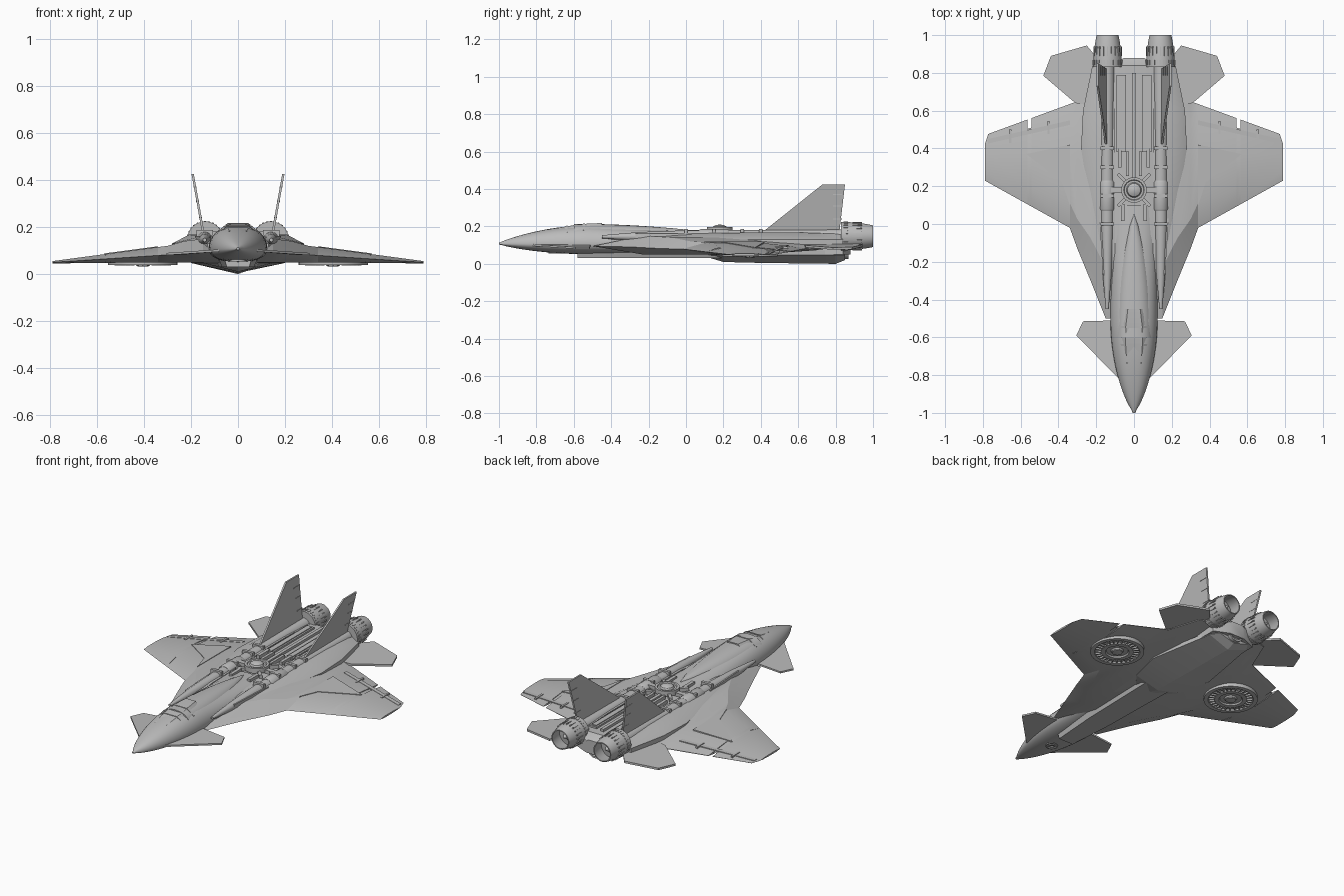
import bpy, bmesh, math
from mathutils import Matrix, Vector

old = bpy.data.objects.get("Cube")
if old:
    bpy.data.objects.remove(old, do_unlink=True)

shade = (.5, .5, .5, 1)
grey = bpy.data.materials.new("hull grey")
grey.use_nodes = True
grey.diffuse_color = shade
grey.node_tree.nodes["Principled BSDF"].inputs["Base Color"].default_value = shade


def finish(name, bm, mirror=False, angle=30):
    """Turn a bmesh into a shaded object, optionally mirrored across x."""
    bmesh.ops.recalc_face_normals(bm, faces=bm.faces[:])
    mesh = bpy.data.meshes.new(name)
    bm.to_mesh(mesh)
    bm.free()
    part = bpy.data.objects.new(name, mesh)
    bpy.context.collection.objects.link(part)
    mesh.materials.append(grey)
    bpy.ops.object.select_all(action='DESELECT')
    part.select_set(True)
    bpy.context.view_layer.objects.active = part
    bpy.ops.object.shade_smooth_by_angle(angle=math.radians(angle))
    if mirror:
        part.modifiers.new("Mirror", 'MIRROR').use_mirror_merge = False


def loft(name, rings, mirror=False, angle=30):
    """Skin a list of closed rings and cap both ends."""
    bm = bmesh.new()
    rows = [[bm.verts.new(point) for point in ring] for ring in rings]
    for near, far in zip(rows, rows[1:]):
        for i in range(len(near)):
            bm.faces.new((near[i - 1], near[i], far[i], far[i - 1]))
    bm.faces.new(rows[0])
    bm.faces.new(rows[-1])
    finish(name, bm, mirror, angle)


def circle(radius, count):
    angles = [math.tau * i / count for i in range(count)]
    return [(radius * math.cos(a), radius * math.sin(a)) for a in angles]


def turned(name, profile, centre, axis='Z', count=32, mirror=False):
    """Spin (radius, offset) pairs around a z or y axis through the centre."""
    centre = Vector(centre)
    rings = [[centre + Vector((u, v, offset) if axis == 'Z' else (u, offset, v))
              for u, v in circle(radius, count)] for radius, offset in profile]
    loft(name, rings, mirror)


def stepped(radius, depth, steps):
    """Concentric raised and sunken rings, ending in a small centre cap."""
    profile = [(radius, -4 * depth)]
    for i in range(steps):
        outer, inner = radius * (1 - i / steps), radius * (1 - (i + .8) / steps)
        height = depth if i % 2 == 0 else 0
        profile += [(outer, height), (inner, height)]
    return profile


def boxes(name, items, mirror=False):
    """Several boxes in one object: (centre, size, rotation)."""
    bm = bmesh.new()
    for centre, size, rotation in items:
        place = Matrix.Translation(centre) @ rotation @ Matrix.Diagonal((*size, 1))
        bmesh.ops.create_cube(bm, size=1, matrix=place)
    finish(name, bm, mirror)


def radial(centre, axis, count, offset, size):
    """Ring of boxes around an axis through the centre."""
    turns = [Matrix.Rotation(math.tau * i / count, 4, axis) for i in range(count)]
    return [(Vector(centre) + turn @ Vector(offset), size, turn) for turn in turns]


def plate(name, outline, thickness):
    """Mirrored flat plate: outline extruded both ways along a vector."""
    half = Vector(thickness) / 2
    points = [Vector(p) for p in outline]
    loft(name, [[p - half for p in points], [p + half for p in points]], True)


def spread(count):
    return [i / (count - 1) for i in range(count)]


def oval(y, width, top, middle, bottom):
    """Rounded hull section with its widest line at the middle height."""
    return [(u, y, middle + v * (top - middle if v > 0 else middle - bottom))
            for u, v in circle(1, 32) for u in [width * math.copysign(abs(u) ** .8, u)]]


def symmetric(y, half):
    """Section across x from the points on its left half, listed upwards."""
    return [(x, y, z) for x, z in half] + [(-x, y, z) for x, z in reversed(half)]


STRAIGHT = Matrix()
CHINE = .106

# Nose and forward fuselage: quick swell to the cockpit, then a gentle fall
hull = []
for t in spread(20):
    y = -1 + 1.1 * t ** 1.5
    swell = max(.03, 1 - max(0, -1 - 2 * y + 0) ** 2) ** .8
    rise = .1 * math.sin(math.pi * min(y + 1.01, .5)) ** .8
    if y > -.5:
        rise -= .045 * math.sin(math.pi / 2 * min(1, y + .5))
    hull.append(oval(y, .125 * swell, CHINE + rise, CHINE, CHINE - .055 * swell))
loft("forward_fuselage", hull)

# Dorsal spine tapering to a point behind the cockpit
loft("dorsal_spine", [oval(.65 * t - .6, .003 + .1 * abs(math.cos(math.pi / 2 * t)) ** .6,
                           .214 - .036 * t * t, .13, .12) for t in spread(12)])


# Faceted canopy with frame bows
def canopy_section(t, grow=0):
    width = .045 + .045 * math.sin(math.pi * t * .85) + grow
    top = .158 + .06 * math.sin(math.pi / 2 * t) + grow
    return symmetric(.38 * t - .83, [(width, .13), (width, top - .035), (width / 2, top)])


loft("canopy", [canopy_section(t) for t in spread(6)], angle=15)
for number, t in enumerate(spread(5)[1:4]):
    loft(f"canopy_bow_{number + 1}", [canopy_section(t + d, .003) for d in (-.015, .015)])

# Blended wing: stations hold x, leading y, trailing y, upper z, lower z
SHAPE = ((0, 0), (.2, 1), (.6, 1), (.85, .5), (1, .05))
root = Vector((.15, -.5, .85, .15, .05))
flank = Vector((.23, -.3, .83, .14, .05))
elbow = Vector((.3, -.13, .65, .12, .05))
kink = Vector((.34, -.02, .635, .115, .05))
tip = Vector((.79, .23, .47, .055, .045))


def airfoil(station):
    x, lead, trail, upper, lower = station
    middle = lower + .45 * (upper - lower)
    top = [(x, lead + f * (trail - lead), middle + h * (upper - middle)) for f, h in SHAPE]
    base = [(x, lead + f * (trail - lead), middle + h * (lower - middle)) for f, h in SHAPE[1:]]
    return top + base[::-1]


notch = Vector((0, 0, -.05, 0, 0))
slot_in, slot_out = kink.lerp(tip, .45), kink.lerp(tip, .5)
centre = root.copy()
centre.x = 0
loft("wing", [airfoil(s) for s in (centre, root, flank, elbow, kink, slot_in, slot_in + notch,
     slot_out + notch, slot_out, kink.lerp(tip, .96), tip + notch)], mirror=True, angle=20)


def on_wing(f, t):
    """Point on the outer wing's upper side, by chord and span fraction."""
    return airfoil(kink.lerp(tip, t))[f]


plate("wing_panel", [(x, y, .16 - x * .133) for x, y in
      ((.34, .1), (.38, .22), (.57, .37), (.34, .42))], (0, 0, .007))
gap = Vector((0, .012, 0))
hinge = [Vector(on_wing(3, t)) for t in (0, .96)]
plate("flap_hinge", [hinge[0] - gap, hinge[1] - gap, hinge[1] + gap, hinge[0] + gap], (0, 0, .006))
boxes("flap_actuators", [(on_wing(3, t), (.012, .07, .012), STRAIGHT) for t in (.25, .7)], True)

# Canards, stabilisers and fins
plate("canard", [(.08, -.82, .1), (.305, -.59, .085), (.27, -.515, .085), (.08, -.51, .1)], (0, 0, .01))
plate("tail_stabiliser", [(x, y, .115 - x * .07) for x, y in
      ((.18, .62), (.31, .64), (.48, .785), (.44, .89), (.25, .945), (.18, .86))], (0, 0, .012))
plate("tail_fin", [(.147 + (z - .17) * .18, y, z) for y, z in
      ((.41, .17), (.73, .425), (.85, .425), (.82, .17))], (.01, 0, 0))
boxes("rudder_hinges", [((.147 + (z - .17) * .18, .81, z), (.014, .05, .005), STRAIGHT)
                        for z in (.24, .31, .37)], True)

# Centre body, shoulder fairings and long nacelles
DECK = .16
loft("centre_body", [symmetric(y, [(width, .05), (width, deck - .01), (width * .7, deck)])
     for y, width, deck in ((-.1, .12, DECK), (.1, .14, DECK), (.84, .14, DECK), (.88, .05, .13))])
loft("shoulder_fairing", [[(.1, y, .1), (.1, y, top), (.6 * width + .04, y, top), (width, y, .13), (width, y, .1)]
     for y, width, top in ((-.4, .13, .13), (-.1, .2, DECK), (.4, .28, .168), (.6, .27, .168),
                           (.84, .22, DECK))], mirror=True)
duct = (.142, 0, .145)
turned("nacelle", [(.008, -.45), (.025, -.25), (.034, 0), (.04, .84)], duct, 'Y', mirror=True)
turned("nacelle_sleeve", [(.036, .07), (.041, .08), (.041, .22), (.036, .23)], duct, 'Y', mirror=True)
boxes("nacelle_bands", [((duct[0], y, .15), (.07, .018, .075), STRAIGHT) for y in (0, .15, .3, .4)], True)
boxes("intake_rail", [((.17, -.12, .15), (.008, .3, .025), Matrix.Rotation(-.06, 4, 'Z'))], True)

# Dorsal trench fittings
boxes("trench_panels", [((x, y, DECK), (width, length, height), STRAIGHT)
      for x, y, width, length, height in ((.068, .585, .05, .41, .02), (.068, .585, .03, .39, .03),
      (.035, .32, .016, .13, .04), (.075, .35, .02, .1, .04), (.06, .06, .02, .09, .04),
      (.09, .18, .08, .03, .04))], True)
boxes("trench_spine", [((0, .5, DECK), (.02, .6, .03), STRAIGHT)])
hub = (0, .18, .19)
boxes("hub_arms", [((0, hub[1], .17), (.24, .018, .02), Matrix.Rotation(turn * math.pi / 4, 4, 'Z'))
                   for turn in (1, 3)])
turned("hub_base", stepped(.068, .006, 4), hub)
turned("hub_dome", [(.04 * math.cos(a), .02 * math.sin(a)) for a in (0, .5, 1, 1.5)], hub)

# Engine nozzles: bowed shell, hollow throat, centre plug, teeth and petals
engine = (.14, 0, .148)
shell = [(.076 - .018 * t * t, .83 + .17 * t) for t in spread(9)]
throat = [(radius - .006, y) for radius, y in reversed(shell[4:])]
turned("engine_nozzle", shell + throat + [(.03, .92), (.001, .97)], engine, 'Y', 40, True)
boxes("nozzle_teeth", radial(engine, 'Y', 28, (.075, .855, 0), (.007, .024, .008)), True)
boxes("nozzle_petals", radial(engine, 'Y', 20, (.072, .915, 0), (.007, .05, .006)), True)

# Belly keel and forward belly slab
loft("belly_keel", [symmetric(y, [(.001, keel), (width, .047), (width, .07)]) for y, width, keel in
     ((.1, .07, .04), (.2, .15, .01), (.4, .2, .005), (.8, .13, 0), (.85, .1, .02))], angle=10)
loft("belly_slab", [symmetric(y, [(.8 * width, .03), (width, .07)]) for y, width in
     ((-.58, .06), (-.3, .085), (.22, .1))], angle=15)

# Hover thrusters and lift fans underneath
turned("tail_thruster", stepped(.05, .01, 4), (0, .86, .075), 'Y')
turned("nose_thruster", stepped(.034, -.006, 4), (0, -.7, .06))
fan = (.405, .34, .046)
turned("lift_fan", stepped(.148, -.008, 5), fan, mirror=True)
turned("fan_hub", [(.028, .02), (.028, -.012), (.018, -.014)], fan, mirror=True)
boxes("fan_vanes", radial(fan, 'Z', 28, (.105, 0, -.004), (.03, .006, .01)), True)
